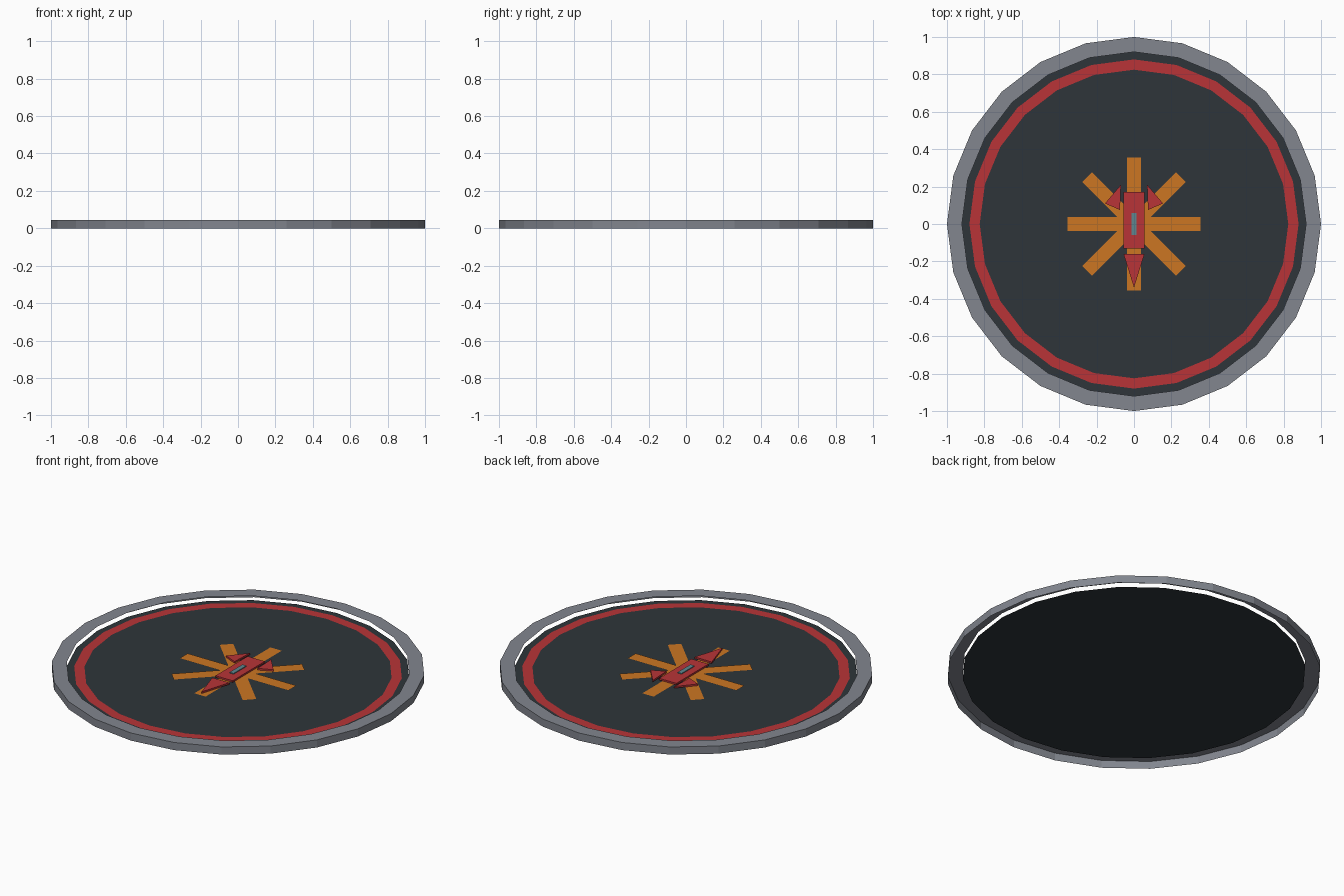
import bpy
from math import cos, sin, pi

cube = bpy.data.objects.get("Cube")
if cube:
    bpy.data.objects.remove(cube, do_unlink=True)

SIDES = 24
DECK_Z = 0.02


def material(name, hex_code):
    """Flat material from an sRGB hex code, stored as linear values."""
    srgb = [int(hex_code[i:i + 2], 16) / 255 for i in (0, 2, 4)]
    color = [((c + 0.055) / 1.055) ** 2.4 for c in srgb] + [1]
    mat = bpy.data.materials.new(name)
    mat.use_nodes = True
    mat.diffuse_color = color
    mat.node_tree.nodes["Principled BSDF"].inputs["Base Color"].default_value = color
    return mat


grey = material("rim_grey", "82868f")
dark = material("deck_charcoal", "2e353a")
red = material("marking_red", "b83437")
orange = material("star_orange", "cc7622")
teal = material("window_teal", "5f8790")


def add_mesh(name, verts, faces, mat):
    mesh = bpy.data.meshes.new(name)
    mesh.from_pydata(verts, [], faces)
    mesh.materials.append(mat)
    obj = bpy.data.objects.new(name, mesh)
    bpy.context.collection.objects.link(obj)
    return obj


def loop(radius, z):
    angles = [2 * pi * i / SIDES for i in range(SIDES)]
    return [(radius * cos(a), radius * sin(a), z) for a in angles]


def band(name, profile, mat):
    """Open surface swept round the z axis through (radius, z) points."""
    verts = [v for r, z in profile for v in loop(r, z)]
    faces = []
    for k in range(len(profile) - 1):
        for i in range(SIDES):
            a, b = k * SIDES + i, k * SIDES + (i + 1) % SIDES
            faces.append((a, b, b + SIDES, a + SIDES))
    return add_mesh(name, verts, faces, mat)


def plate(name, outline, bottom, top, mat):
    """Upright prism on a counterclockwise outline; flat if bottom equals top."""
    n = len(outline)
    verts = [(x, y, top) for x, y in outline]
    faces = [tuple(range(n))]
    if top > bottom:
        verts += [(x, y, bottom) for x, y in outline]
        faces += [(i, n + i, n + (i + 1) % n, (i + 1) % n) for i in range(n)]
        faces.append(tuple(reversed(range(n, 2 * n))))
    return add_mesh(name, verts, faces, mat)


def rectangle(x, y0, y1):
    return [(-x, y0), (x, y0), (x, y1), (-x, y1)]


# Rim: outer wall and top lip, open underneath
band("rim", [(1, 0), (1, 0.045), (0.92, 0.045)], grey)

# Deck with its painted ring
add_mesh("deck", loop(0.92, DECK_Z), [tuple(range(SIDES))], dark)
band("painted_ring", [(0.88, DECK_Z + 0.002), (0.825, DECK_Z + 0.002)], red)

# Eight-armed star from four crossing strips
for i in range(4):
    z = DECK_Z + 0.003 + i * 0.0003
    strip = plate(f"star_strip_{i + 1}", rectangle(0.037, -0.355, 0.355), z, z, orange)
    strip.rotation_euler.z = i * pi / 4

# Emblem: body, nose, two fins and window
BASE, TOP = DECK_Z + 0.006, DECK_Z + 0.016
plate("emblem_body", rectangle(0.056, -0.13, 0.17), BASE, TOP, red)
plate("emblem_nose", [(0, -0.34), (0.056, -0.16), (-0.056, -0.16)], BASE, TOP, red)
fin = [(0.075, 0.075), (0.155, 0.11), (0.07, 0.21)]
plate("left_fin", fin, BASE, TOP, red)
plate("right_fin", [(-x, y) for x, y in reversed(fin)], BASE, TOP, red)
plate("emblem_window", rectangle(0.013, -0.06, 0.06), TOP, TOP + 0.005, teal)
